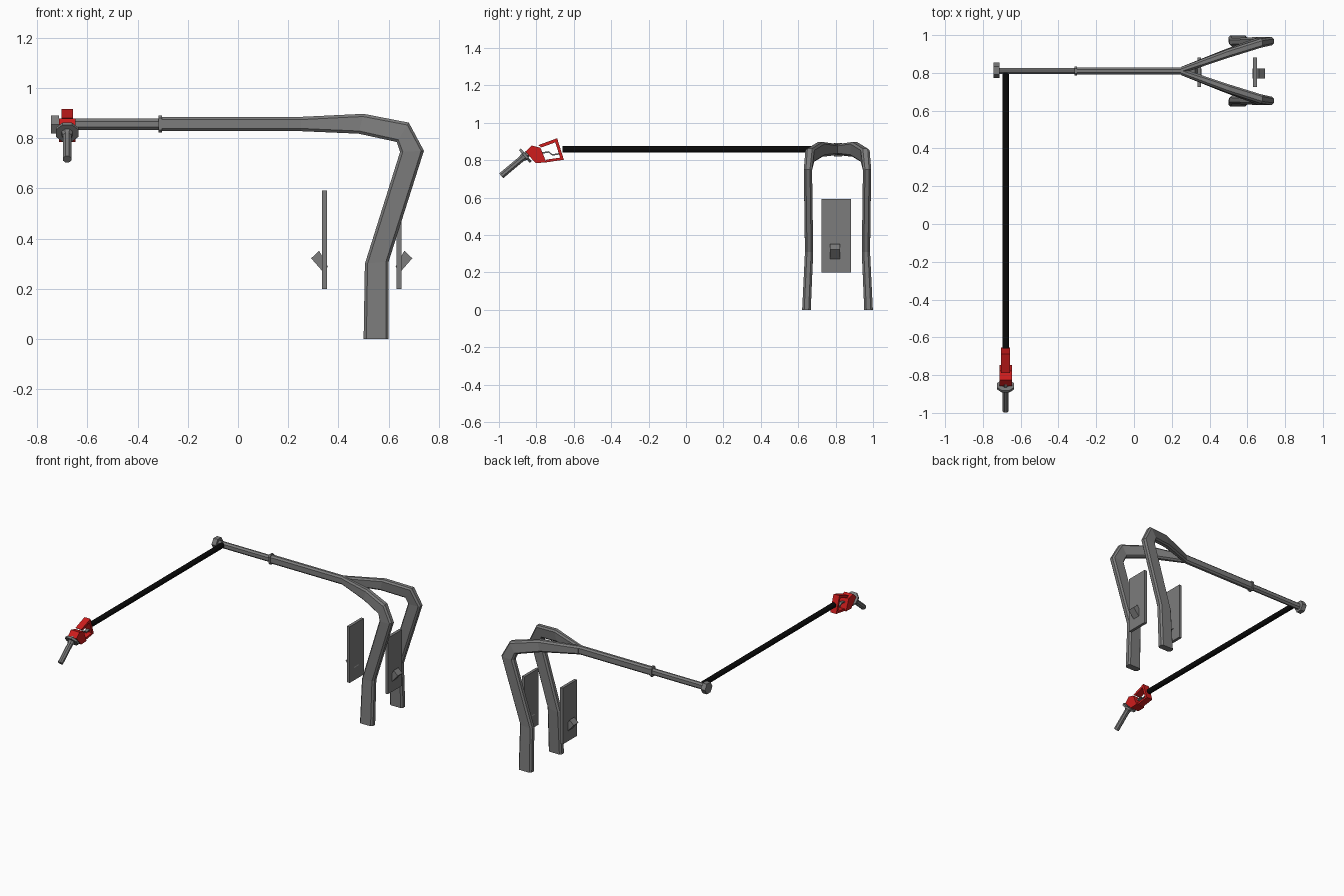
import bpy, bmesh, math
from mathutils import Vector

if "Cube" in bpy.data.objects:
    bpy.data.objects.remove(bpy.data.objects["Cube"])


def material(name, rgb):
    m = bpy.data.materials.new(name)
    m.diffuse_color = (*rgb, 1)
    m.use_nodes = True
    m.node_tree.nodes["Principled BSDF"].inputs["Base Color"].default_value = m.diffuse_color
    return m


GREY = material("grey metal", (0.2, 0.2, 0.2))
RED = material("red plastic", (0.62, 0.012, 0.012))
BLACK = material("black rubber", (0.003, 0.003, 0.003))
MID = 0.81      # y of the arm and legs
HOSE_X = -0.68  # x of the hose and nozzle


def loft(name, rings, mat):
    """Skin a row of equal-length rings and cap both ends."""
    bm = bmesh.new()
    vs = [[bm.verts.new(p) for p in r] for r in rings]
    n = len(vs[0])
    for a, b in zip(vs, vs[1:]):
        for i in range(n):
            j = (i + 1) % n
            bm.faces.new((a[i], a[j], b[j], b[i]))
    bm.faces.new(vs[0][::-1])
    bm.faces.new(vs[-1])
    bmesh.ops.recalc_face_normals(bm, faces=bm.faces)
    me = bpy.data.meshes.new(name)
    bm.to_mesh(me)
    bm.free()
    me.materials.append(mat)
    ob = bpy.data.objects.new(name, me)
    bpy.context.collection.objects.link(ob)
    return ob


def rod(name, a, b, r, mat, sides=8, r2=None, turn=0.5):
    """Straight rod between two points; r2 makes it taper."""
    a, b = Vector(a), Vector(b)
    q = (b - a).to_track_quat('Z', 'Y')
    rings = []
    for c, rad in ((a, r), (b, r if r2 is None else r2)):
        rings.append([c + q @ Vector((rad * math.cos((i + turn) * math.tau / sides),
                                      rad * math.sin((i + turn) * math.tau / sides), 0))
                      for i in range(sides)])
    return loft(name, rings, mat)


def prism_x(name, yz, cx, half, mat):
    return loft(name, [[(cx + s * half, y, z) for y, z in yz] for s in (-1, 1)], mat)


def prism_y(name, xz, cy, half, mat):
    return loft(name, [[(x, cy + s * half, z) for x, z in xz] for s in (-1, 1)], mat)


def section(outer, inner, y, half, c=0.011):
    """Chamfered rectangle spanning the outer and inner edge points."""
    o, i = Vector((outer[0], y, outer[1])), Vector((inner[0], y, inner[1]))
    mid, d = (o + i) / 2, (o - i) / 2
    h, d = d.length, d.normalized()
    w = Vector((0, 1, 0))
    pts = [(h, half - c), (h - c, half), (c - h, half), (-h, half - c),
           (-h, c - half), (c - h, -half), (h - c, -half), (h, c - half)]
    return [mid + d * u + w * v for u, v in pts]


# Forked legs: outer point, inner point, sideways offset, half width
leg = [((0.60, 0.0), (0.50, 0.0), 0.166, 0.023),
       ((0.60, 0.31), (0.505, 0.30), 0.152, 0.022),
       ((0.74, 0.75), (0.645, 0.745), 0.158, 0.022),
       ((0.68, 0.862), (0.632, 0.785), 0.148, 0.024),
       ((0.50, 0.897), (0.48, 0.818), 0.092, 0.023),
       ((0.25, 0.885), (0.25, 0.828), 0.004, 0.018)]
for side, label in ((-1, "front"), (1, "back")):
    loft(label + "_leg", [section(o, i, MID + side * y, w) for o, i, y, w in leg], GREY)


# Telescoping arm, collar and end cap
def arm(name, x0, x1, z0, z1, half, c=0.011):
    loft(name, [section((x, z1), (x, z0), MID, half, c) for x in (x0, x1)], GREY)


arm("arm_outer_tube", -0.31, 0.26, 0.828, 0.885, 0.019)
arm("arm_collar", -0.316, -0.303, 0.822, 0.891, 0.024)
arm("arm_inner_tube", -0.72, -0.31, 0.833, 0.878, 0.016)
rod("arm_end_cap", (-0.745, MID + 0.003, 0.855), (-0.712, MID + 0.003, 0.855),
    0.041, GREY, 6, turn=0)

# Side panels with a slanted nozzle rest on each outer face
for label, flip in (("right", 1), ("left", -1)):
    def fx(x):
        return 0.4925 + flip * (x - 0.4925)
    prism_y(label + "_panel", [(fx(x), z) for x, z in
            ((0.63, 0.2), (0.65, 0.2), (0.65, 0.592), (0.63, 0.592))], 0.803, 0.078, GREY)
    prism_y(label + "_rest", [(fx(x), z) for x, z in
            ((0.662, 0.352), (0.694, 0.322), (0.65, 0.272), (0.627, 0.288))],
            0.797, 0.026, GREY)

# Hose
hose = rod("hose", (HOSE_X, 0.80, 0.857), (HOSE_X, -0.66, 0.857), 0.018, BLACK, 12)

# Nozzle body and hand guard
prism_x("nozzle_body", [(-0.858, 0.845), (-0.825, 0.878), (-0.778, 0.866),
                        (-0.746, 0.787), (-0.805, 0.785)], HOSE_X, 0.033, RED)
guard_out = [(-0.79, 0.88), (-0.689, 0.917), (-0.653, 0.802), (-0.755, 0.787)]
guard_in = [(-0.772, 0.868), (-0.699, 0.895), (-0.673, 0.813), (-0.745, 0.803)]
for k, label in enumerate(("top", "rear", "bottom")):
    prism_x("guard_" + label, [guard_out[k], guard_out[k + 1], guard_in[k + 1], guard_in[k]],
            HOSE_X, 0.023, RED)

# Trigger lever inside the guard
lever = [(-0.77, 0.842), (-0.735, 0.848), (-0.715, 0.832), (-0.675, 0.838)]
prism_x("trigger", lever + [(y, z - 0.008) for y, z in lever[::-1]], HOSE_X, 0.010, GREY)

# Splash disc and spout
start, tip = Vector((HOSE_X, -0.84, 0.84)), Vector((HOSE_X, -0.988, 0.716))
axis = (tip - start).normalized()
rod("splash_disc", start + axis * 0.018, start + axis * 0.032, 0.048, GREY, 8)
rod("spout_base", start + axis * 0.025, start + axis * 0.05, 0.026, GREY, 8, 0.019)
rod("spout", start, tip, 0.018, GREY, 8)

for ob in bpy.data.objects:
    ob.select_set(ob == hose)
bpy.context.view_layer.objects.active = hose
bpy.ops.object.shade_smooth_by_angle(angle=math.radians(40))
